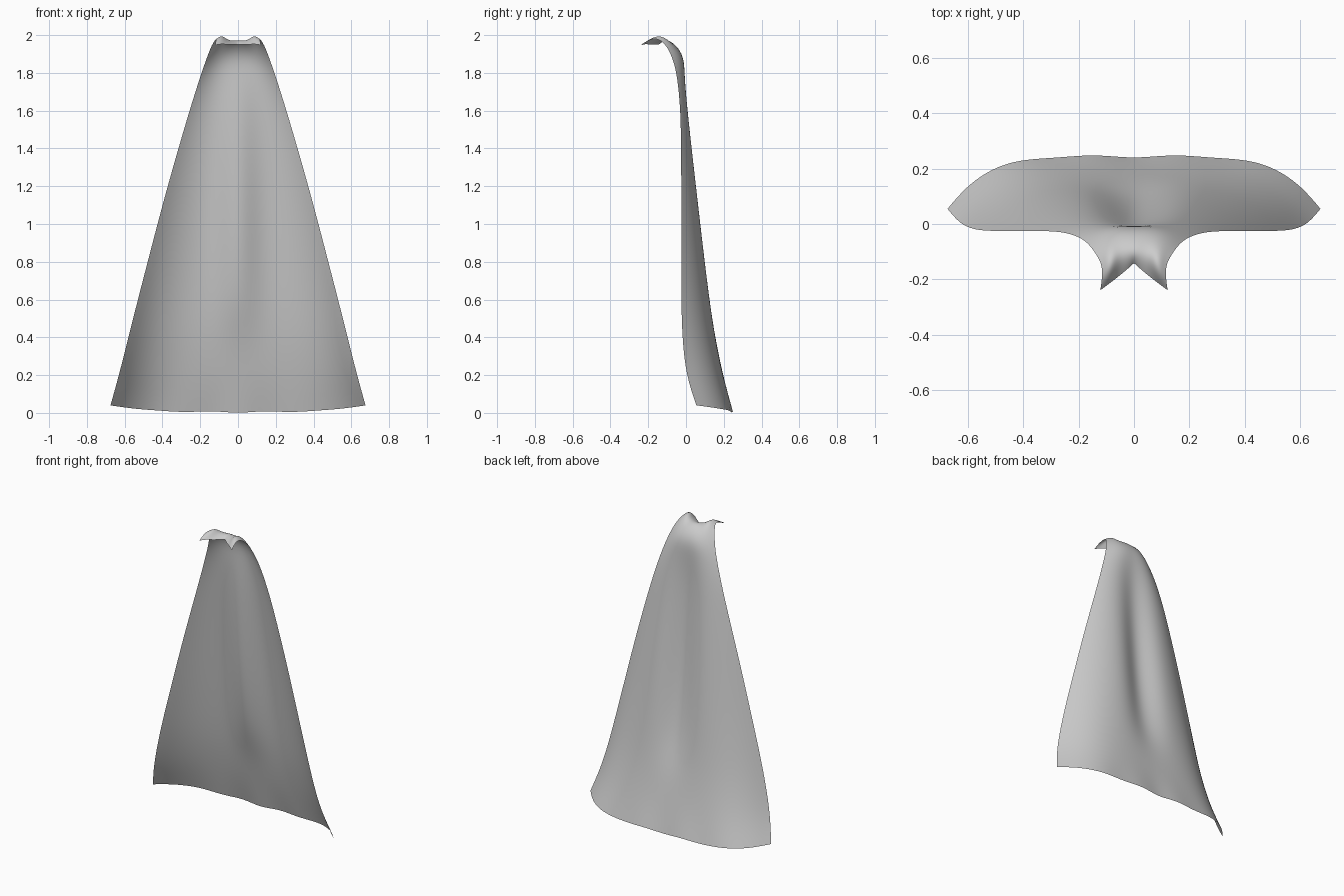
import bpy, bmesh, math

cube = bpy.data.objects.get("Cube")
if cube:
    bpy.data.objects.remove(cube, do_unlink=True)

# Cloth colour
cloth = bpy.data.materials.new("light_grey_cloth")
cloth.use_nodes = True
grey = (0.6, 0.6, 0.6, 1)
cloth.diffuse_color = grey
cloth.node_tree.nodes["Principled BSDF"].inputs["Base Color"].default_value = grey

# Cross-sections from hem to collar:
# half width, edge y, edge z, centre y, centre z, curve power, fold depth, crest
rows = [
    (.675, .055, .04, .245, 0, 5, 0, 0),
    (.63, .0, .2, .20, .18, 4.5, 0, 0),
    (.58, -.02, .4, .16, .38, 4, .005, 0),
    (.53, -.025, .6, .133, .58, 3.6, .04, 0),
    (.465, -.025, .85, .105, .84, 3.2, .055, 0),
    (.40, -.025, 1.1, .078, 1.1, 3, .055, 0),
    (.33, -.025, 1.35, .05, 1.35, 3, .045, 0),
    (.257, -.028, 1.6, .022, 1.6, 3, .03, 0),
    (.20, -.045, 1.78, .004, 1.77, 3, .012, 0),
    (.165, -.07, 1.88, -.008, 1.87, 3, 0, 0),
    (.14, -.105, 1.945, -.04, 1.935, 2.5, 0, .005),
    (.115, -.145, 1.975, -.09, 1.975, 2, 0, .022),
    (.115, -.195, 1.97, -.122, 1.968, 1.3, 0, .025),
    (.122, -.24, 1.945, -.14, 1.95, .9, 0, .004),
]
COLUMNS = 24

# Cape sheet with wrapped sides, a long back fold and two collar tabs
bm = bmesh.new()
grid = []
for w, ye, ze, yc, zc, power, fold, crest in rows:
    line = []
    for i in range(COLUMNS + 1):
        t = 2 * i / COLUMNS - 1
        a = abs(t)
        x = w * t
        y = yc + (ye - yc) * a ** power - fold * math.exp(-(x / .11) ** 2)
        z = zc + (ze - zc) * a ** 3 + crest * math.exp(-((a - .75) / .25) ** 2)
        line.append(bm.verts.new((x, y, z)))
    grid.append(line)
# Soft waves along the hem
for v in grid[0]:
    wave = math.cos(v.co.x * 20) * (1 - abs(v.co.x) / .675)
    v.co.y -= .005 * wave
    v.co.z += .006 * (1 - wave) * (1 - abs(v.co.x) / .675)
for low, high in zip(grid, grid[1:]):
    for i in range(COLUMNS):
        bm.faces.new((low[i + 1], low[i], high[i], high[i + 1]))

mesh = bpy.data.meshes.new("cape")
bm.to_mesh(mesh)
bm.free()
mesh.materials.append(cloth)
cape = bpy.data.objects.new("cape", mesh)
bpy.context.collection.objects.link(cape)
mesh.shade_smooth()
sub = cape.modifiers.new("smooth_cloth", 'SUBSURF')
sub.levels = sub.render_levels = 2
sub.boundary_smooth = 'PRESERVE_CORNERS'
